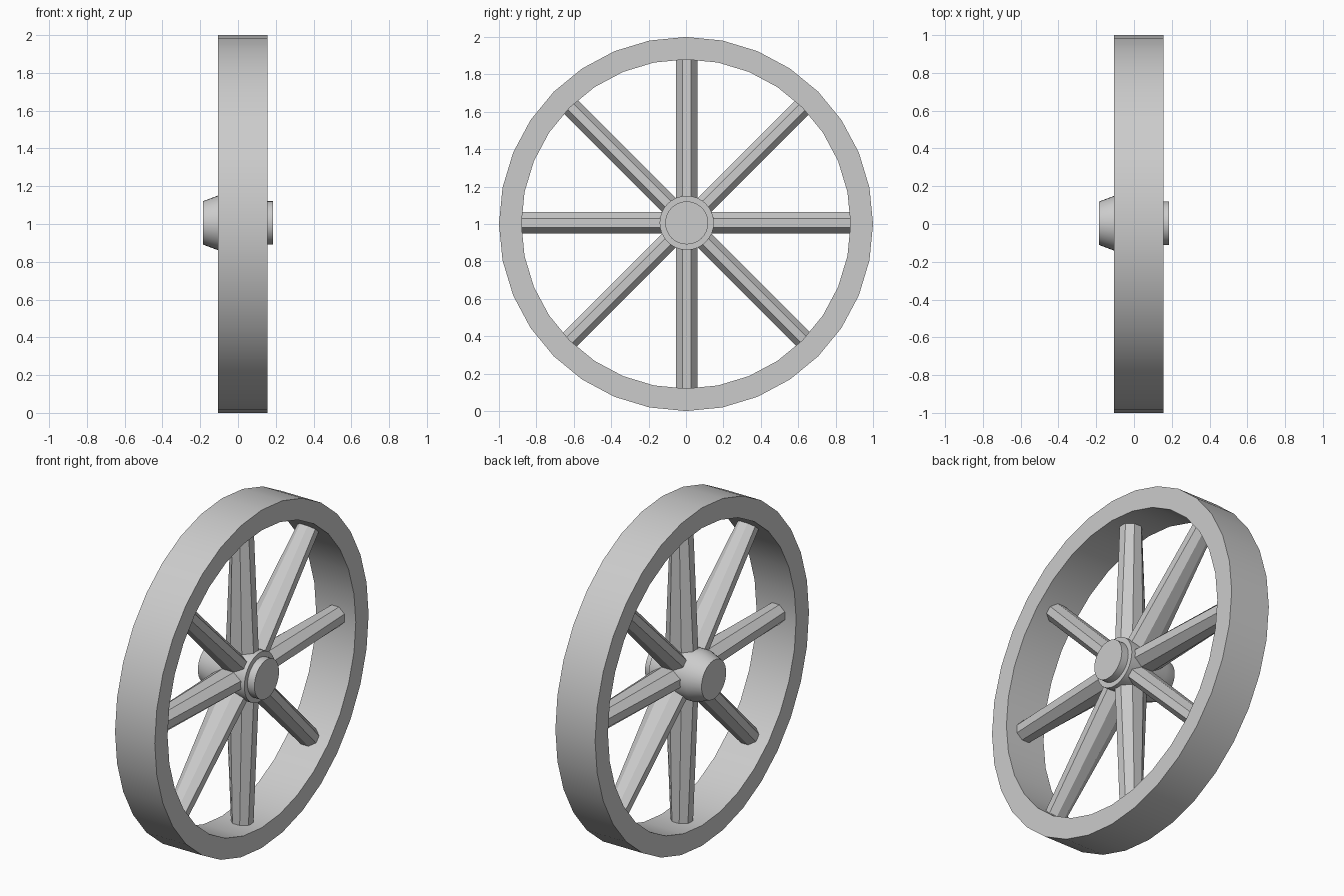
import bpy
import bmesh
from math import sin, cos, pi, radians

cube = bpy.data.objects.get("Cube")
if cube:
    bpy.data.objects.remove(cube, do_unlink=True)

# Single grey finish
grey = bpy.data.materials.new("plain grey")
grey.use_nodes = True
colour = (0.6, 0.6, 0.6, 1)
grey.diffuse_color = colour
grey.node_tree.nodes["Principled BSDF"].inputs["Base Color"].default_value = colour

HUB_Y, HUB_Z = 0.004, 1.006   # hub and spokes sit slightly off the rim centre
MID_X = 0.025                 # middle of the rim's width


def finish(name, bm, location, smooth):
    bmesh.ops.recalc_face_normals(bm, faces=bm.faces)
    mesh = bpy.data.meshes.new(name)
    bm.to_mesh(mesh)
    bm.free()
    mesh.materials.append(grey)
    obj = bpy.data.objects.new(name, mesh)
    obj.location = location
    bpy.context.collection.objects.link(obj)
    if smooth:
        bpy.ops.object.select_all(action="DESELECT")
        obj.select_set(True)
        bpy.context.view_layer.objects.active = obj
        bpy.ops.object.shade_smooth_by_angle(angle=radians(30))
    return obj


def loft(bm, rings, closed):
    """Join successive vertex rings with quads, and cap or close the ends."""
    count = len(rings[0])
    pairs = list(zip(rings, rings[1:]))
    if closed:
        pairs.append((rings[-1], rings[0]))
    for a, b in pairs:
        for i in range(count):
            j = (i + 1) % count
            bm.faces.new((a[i], a[j], b[j], b[i]))
    if not closed:
        bm.faces.new(rings[0])
        bm.faces.new(rings[-1])


def lathe(name, profile, location, closed, sides=32):
    """Spin (x, radius) points around the x axis."""
    bm = bmesh.new()
    angles = [2 * pi * i / sides for i in range(sides)]
    rings = [[bm.verts.new((x, r * cos(a), r * sin(a))) for a in angles]
             for x, r in profile]
    loft(bm, rings, closed)
    return finish(name, bm, location, True)


# Broad flat rim
lathe("rim", [(-0.105, 1), (0.155, 1), (0.155, 0.88), (-0.105, 0.88)],
      (0, 0, 1), True)

# Hub with a tapered nose on one side and a stepped cap on the other
lathe("hub", [(-0.185, 0.115), (-0.105, 0.145), (0.14, 0.145),
              (0.14, 0.115), (0.185, 0.115)], (0, HUB_Y, HUB_Z), False)


def spoke(name, angle, half_width, sides=8):
    """Eight-sided spoke, deep at the hub and round at the rim."""
    bm = bmesh.new()
    rings = []
    for dist, depth, width in ((0.05, 0.095, half_width),
                               (0.89, 0.057, half_width)):
        ring = []
        for i in range(sides):
            t = 2 * pi * (i + 0.5) / sides
            x = depth * cos(t) / cos(pi / sides)
            s = width * sin(t) / cos(pi / sides)
            ring.append(bm.verts.new((x, dist * cos(angle) - s * sin(angle),
                                      dist * sin(angle) + s * cos(angle))))
        rings.append(ring)
    loft(bm, rings, False)
    finish(name, bm, (MID_X, HUB_Y, HUB_Z), False)


# Eight spokes, the diagonal ones slightly slimmer
for n in range(8):
    spoke(f"spoke_{n + 1}", n * pi / 4, 0.052 if n % 2 else 0.058)
